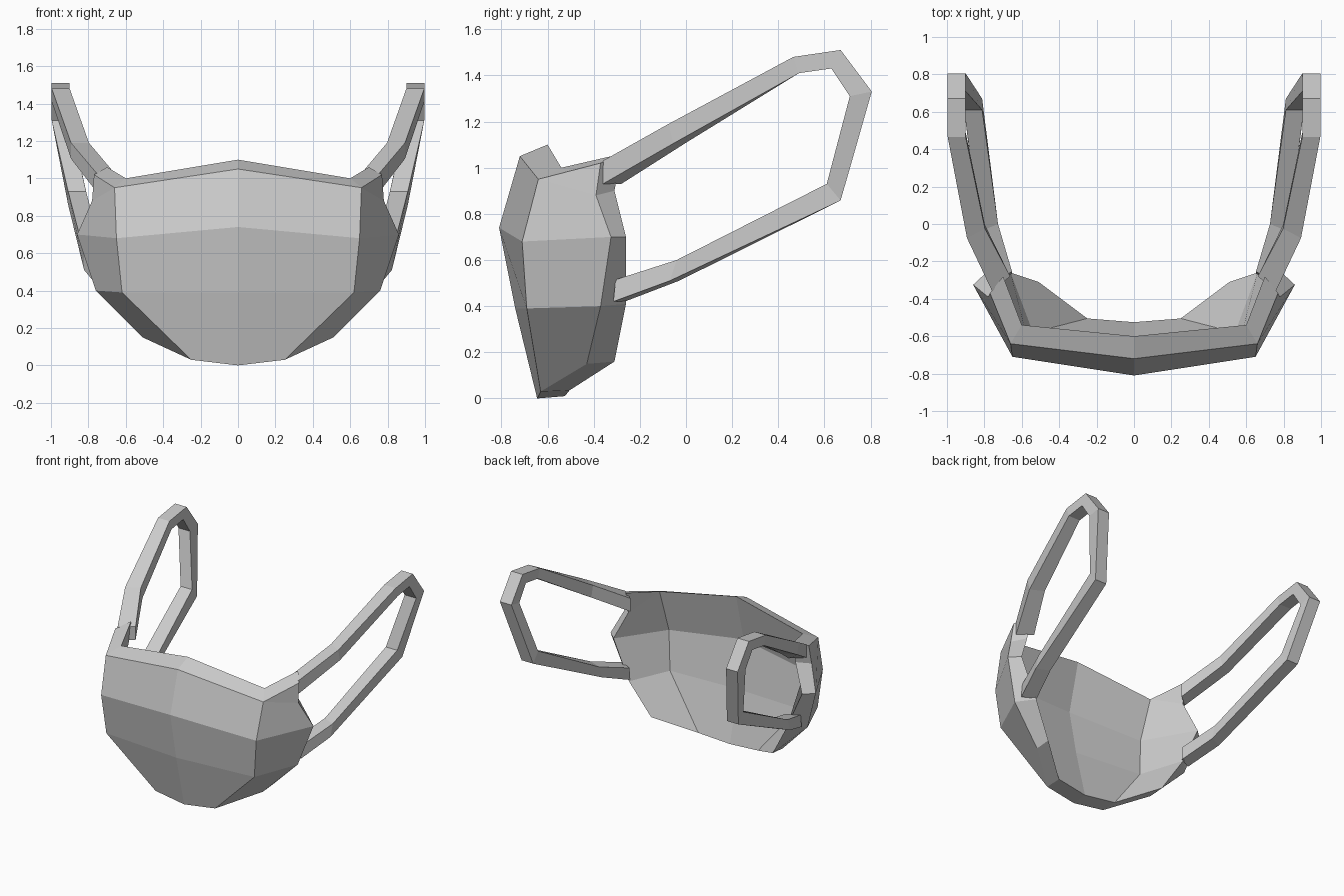
import bpy, bmesh
from mathutils import Vector

cube = bpy.data.objects.get("Cube")
if cube:
    bpy.data.objects.remove(cube)

fabric = bpy.data.materials.new("grey_fabric")
fabric.use_nodes = True
GREY = (0.6, 0.6, 0.6, 1)
fabric.diffuse_color = GREY
fabric.node_tree.nodes["Principled BSDF"].inputs["Base Color"].default_value = GREY


def finish(bm, name):
    bmesh.ops.recalc_face_normals(bm, faces=bm.faces)
    mesh = bpy.data.meshes.new(name)
    bm.to_mesh(mesh)
    bm.free()
    mesh.materials.append(fabric)
    obj = bpy.data.objects.new(name, mesh)
    bpy.context.collection.objects.link(obj)
    return obj


# Folded mask body: c = centre line, k = front corner, s = side edge
outer = {
    "c0": (0, -.72, 1.05), "c1": (0, -.81, .74), "c2": (0, -.74, .39), "c3": (0, -.645, 0),
    "k0": (.66, -.64, .95), "k1": (.65, -.71, .68), "k2": (.62, -.69, .39), "k3": (.25, -.63, .03),
    "s0": (.77, -.37, 1.02), "sx": (.78, -.39, .88), "s1": (.86, -.325, .70),
    "s2": (.76, -.37, .40), "s3": (.51, -.43, .15),
}
inner = {
    "c0": (0, -.60, 1.10), "c1": (0, -.69, .74), "c2": (0, -.62, .39), "c3": (0, -.525, .01),
    "k0": (.60, -.54, 1.0), "k1": (.57, -.61, .69), "k2": (.54, -.58, .40), "k3": (.25, -.505, .035),
    "s0": (.70, -.28, 1.06), "sx": (.70, -.31, .90), "s1": (.79, -.26, .70),
    "s2": (.66, -.26, .41), "s3": (.51, -.31, .16),
}
panels = ["c0 c1 k1 k0", "c1 c2 k2 k1", "c2 c3 k3 k2", "k0 sx s0",
          "k0 k1 s1 sx", "k1 k2 s2 s1", "k2 k3 s3 s2"]
rim = "c0 k0 s0 sx s1 s2 s3 k3 c3".split()

bm = bmesh.new()
layers = [{key: bm.verts.new(p) for key, p in pts.items()} for pts in (outer, inner)]
for layer in layers:
    for panel in panels:
        bm.faces.new([layer[key] for key in panel.split()])
front, back = layers
for a, b in zip(rim, rim[1:]):
    bm.faces.new((front[a], front[b], back[b], back[a]))
bmesh.ops.mirror(bm, geom=bm.verts[:] + bm.edges[:] + bm.faces[:], axis="X", merge_dist=.001)
bmesh.ops.remove_doubles(bm, verts=bm.verts, dist=.001)
finish(bm, "mask_body")

# Ear loop stations: middle x, outer edge (y, z), inner edge (y, z), forward skew
stations = [
    (.71, (-.32, 1.03), (-.32, .93), .04),
    (.845, (-.05, 1.19), (-.03, 1.105), .025),
    (.948, (.465, 1.48), (.49, 1.41), 0),
    (.948, (.67, 1.51), (.63, 1.43), 0),
    (.948, (.805, 1.33), (.71, 1.31), 0),
    (.86, (.67, .858), (.61, .93), 0),
    (.775, (-.05, .51), (-.02, .60), .02),
    (.70, (-.29, .42), (-.28, .515), .025),
]


def ear_loop(name, side):
    bm = bmesh.new()
    rings = []
    for x, out, inn, skew in stations:
        corners = [(out, 1), (out, -1), (inn, -1), (inn, 1)]
        rings.append([bm.verts.new(Vector((side * (x + .048 * e), p[0] - skew * e, p[1])))
                      for p, e in corners])
    for a, b in zip(rings, rings[1:]):
        for i in range(4):
            j = (i + 1) % 4
            bm.faces.new((a[i], a[j], b[j], b[i]))
    bm.faces.new(rings[0])
    bm.faces.new(rings[-1])
    finish(bm, name)


ear_loop("left_ear_loop", 1)
ear_loop("right_ear_loop", -1)
